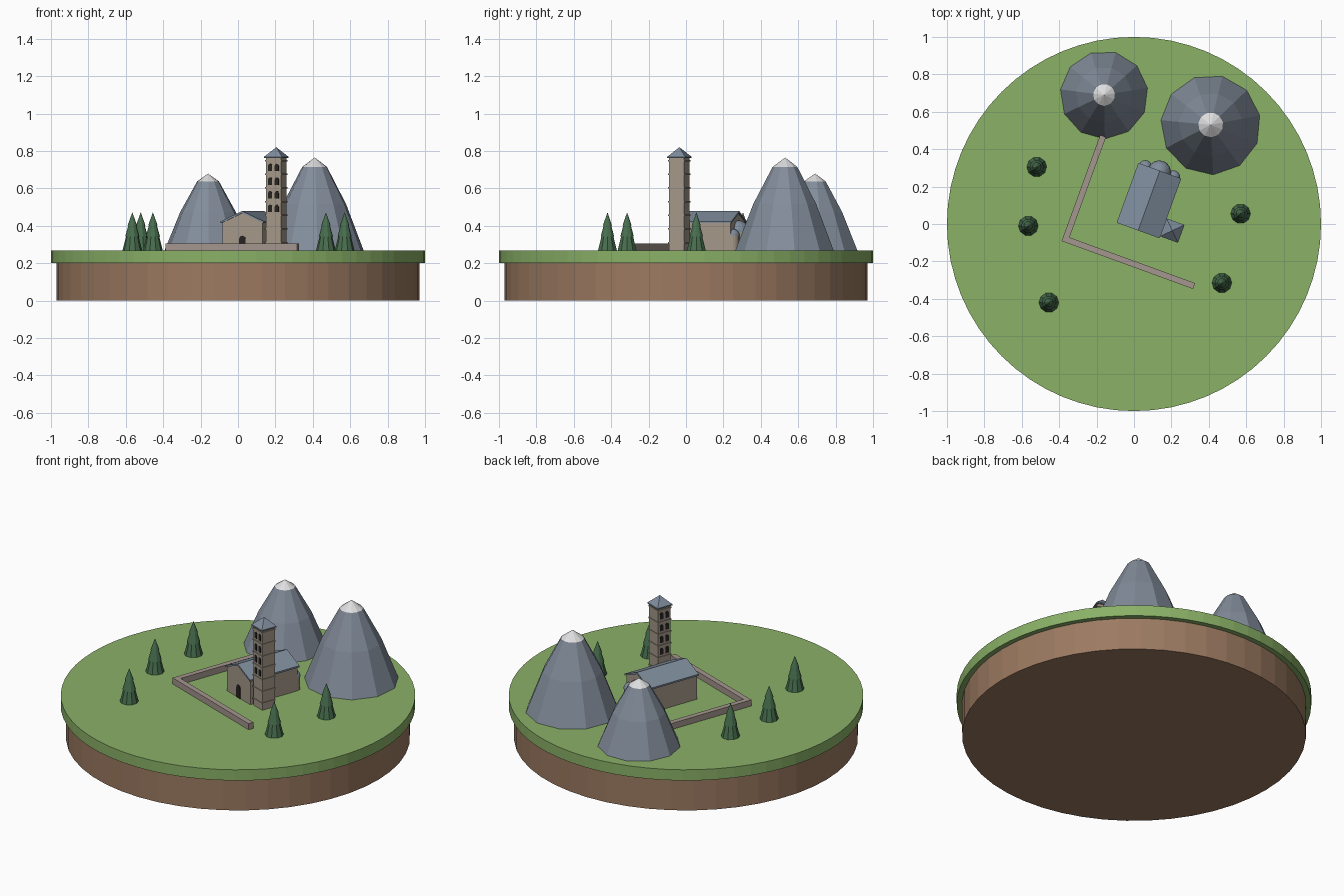
import bpy, bmesh, math
from mathutils import Matrix, Vector

if "Cube" in bpy.data.objects:
    bpy.data.objects.remove(bpy.data.objects["Cube"], do_unlink=True)


def material(name, r, g, b):
    lin = [((c / 255 + 0.055) / 1.055) ** 2.4 for c in (r, g, b)] + [1]
    m = bpy.data.materials.new(name)
    m.use_nodes = True
    m.diffuse_color = lin
    m.node_tree.nodes["Principled BSDF"].inputs["Base Color"].default_value = lin
    return m


GRASS = material("grass green", 138, 177, 103)
EARTH = material("earth brown", 156, 122, 97)
ROCK = material("mountain grey", 130, 140, 154)
SNOW = material("snow white", 222, 222, 224)
TREE = material("pine green", 72, 110, 78)
STONE = material("building stone", 164, 152, 136)
WALLSTONE = material("wall stone", 164, 150, 142)
ROOF = material("roof slate", 127, 141, 156)
DARK = material("dark opening", 38, 35, 34)

GROUND = 0.267
# Frame shared by the building, tower and low wall
SITE = Matrix.Translation((0.08, 0.125, GROUND)) @ Matrix.Rotation(math.radians(-20), 4, "Z")


def finish(name, bm, mats, matrix=Matrix()):
    bmesh.ops.recalc_face_normals(bm, faces=bm.faces)
    me = bpy.data.meshes.new(name)
    bm.to_mesh(me)
    bm.free()
    for m in mats:
        me.materials.append(m)
    ob = bpy.data.objects.new(name, me)
    ob.matrix_world = matrix
    bpy.context.collection.objects.link(ob)
    return ob


def lathe(name, profile, sides, mats, matrix, turn=0, top_mat_z=None):
    """Spin (radius, height) points; a zero radius makes a tip."""
    bm = bmesh.new()
    rings = []
    for r, z in profile:
        if r == 0:
            rings.append([bm.verts.new((0, 0, z))] * sides)
        else:
            angles = [math.radians(turn) + math.tau * i / sides for i in range(sides)]
            rings.append([bm.verts.new((r * math.cos(a), r * math.sin(a), z)) for a in angles])
    for low, high in zip(rings, rings[1:]):
        for i in range(sides):
            j = (i + 1) % sides
            bm.faces.new(list(dict.fromkeys((low[i], low[j], high[j], high[i]))))
    for ring, r in ((rings[0], profile[0][0]), (rings[-1], profile[-1][0])):
        if r:
            bm.faces.new(ring)
    for f in bm.faces:
        if top_mat_z and f.calc_center_median().z > top_mat_z:
            f.material_index = 1
    return finish(name, bm, mats, matrix)


def prism(name, outline, depth, mat, matrix):
    """Extrude an (x, z) outline along +y."""
    bm = bmesh.new()
    face = bm.faces.new([bm.verts.new((x, 0, z)) for x, z in outline])
    out = bmesh.ops.extrude_face_region(bm, geom=[face])
    moved = [v for v in out["geom"] if isinstance(v, bmesh.types.BMVert)]
    bmesh.ops.translate(bm, verts=moved, vec=(0, depth, 0))
    return finish(name, bm, [mat], matrix)


def box(name, x, y, z, mat):
    """Box in the site frame from (low, high) ranges."""
    outline = [(x[0], z[0]), (x[1], z[0]), (x[1], z[1]), (x[0], z[1])]
    return prism(name, outline, y[1] - y[0], mat, SITE @ Matrix.Translation((0, y[0], 0)))


def arch(name, width, height, matrix):
    """Thin round-headed dark plate standing on its origin."""
    r = width / 2
    pts = [(-r, 0), (r, 0)]
    pts += [(r * math.cos(a), height - r + r * math.sin(a))
            for a in (math.pi * i / 6 for i in range(7))]
    return prism(name, pts, 0.006, DARK, matrix)


# Island
lathe("earth_base", [(0.97, 0), (0.97, 0.2)], 48, [EARTH], Matrix())
lathe("grass_top", [(1, 0.2), (1, GROUND)], 64, [GRASS], Matrix())

# Mountains with snowy tips
for name, x, y, r, h, turn in (("mountain_left", 0.41, 0.53, 0.267, 0.498, 11),
                               ("mountain_right", -0.16, 0.69, 0.235, 0.412, -89)):
    prof = [(r, 0), (r * 0.64, h * 0.5), (r * 0.25, h * 0.9), (0, h)]
    lathe(name, prof, 11, [ROCK, SNOW], Matrix.Translation((x, y, GROUND)), turn, h * 0.9)

# Pine trees: three overlapping tiers
for n, (x, y) in enumerate(((-0.52, 0.305), (-0.565, -0.01), (-0.455, -0.42),
                            (0.57, 0.055), (0.47, -0.315))):
    prof = [(0.053, 0), (0.034, 0.075), (0.038, 0.075), (0.021, 0.135), (0.025, 0.135), (0, 0.205)]
    lathe(f"pine_tree_{n + 1}", prof, 10, [TREE], Matrix.Translation((x, y, GROUND)))

# Low boundary wall
box("wall_front", (-0.365, 0.383), (-0.363, -0.33), (0, 0.038), WALLSTONE)
box("wall_side", (-0.365, -0.332), (-0.33, 0.24), (0, 0.038), WALLSTONE)

# Nave with gabled roof
W, L, EAVE, RIDGE = 0.115, 0.163, 0.15, 0.203
prism("nave_body", [(-W, 0), (W, 0), (W, EAVE), (0, RIDGE), (-W, EAVE)], 2 * L, STONE,
      SITE @ Matrix.Translation((0, -L, 0)))
o = W + 0.007
prism("nave_roof", [(-o, EAVE - 0.003), (0, RIDGE - 0.002), (o, EAVE - 0.003),
                    (o, EAVE + 0.007), (0, RIDGE + 0.009), (-o, EAVE + 0.007)],
      2 * L + 0.014, ROOF, SITE @ Matrix.Translation((0, -L - 0.007, 0)))
arch("nave_door", 0.036, 0.08, SITE @ Matrix.Translation((0, -L - 0.004, 0)))

# Three rounded apses with domed roofs
for name, x, r, h in (("apse_middle", 0, 0.062, 0.1),
                      ("apse_left", 0.08, 0.036, 0.08), ("apse_right", -0.08, 0.036, 0.08)):
    place = SITE @ Matrix.Translation((x, L, 0))
    lathe(name, [(r * 0.95, 0), (r * 0.95, h)], 16, [STONE], place)
    dome = [(r * math.cos(a), h + r * math.sin(a)) for a in (math.pi * i / 12 for i in range(6))]
    lathe(name + "_dome", dome + [(0, h + r)], 16, [ROOF], place)

# Bell tower
TX, TY, T, TOP = 0.172, -0.108, 0.043, 0.498
box("tower_body", (TX - T, TX + T), (TY - T, TY + T), (0, TOP), STONE)
t = T + 0.004
for i in range(7):
    z = 0.043 + 0.073 * i
    box(f"tower_band_{i + 1}", (TX - t, TX + t), (TY - t, TY + t), (z - 0.004, z + 0.004), STONE)
lathe("tower_roof", [(0.072, TOP - 0.003), (0.072, TOP + 0.004), (0, 0.553)], 4, [ROOF],
      SITE @ Matrix.Translation((TX, TY, 0)), 45)

# Paired tower windows on the front and right faces
for side, angle in (("front", 0), ("right", -90)):
    face = SITE @ Matrix.Translation((TX, TY, 0)) @ Matrix.Rotation(math.radians(angle), 4, "Z")
    for row in range(4):
        for x in (-0.019, 0.019):
            spot = Matrix.Translation((x, -T - 0.003, 0.206 + 0.073 * row))
            arch(f"tower_window_{side}", 0.022, 0.04, face @ spot)
